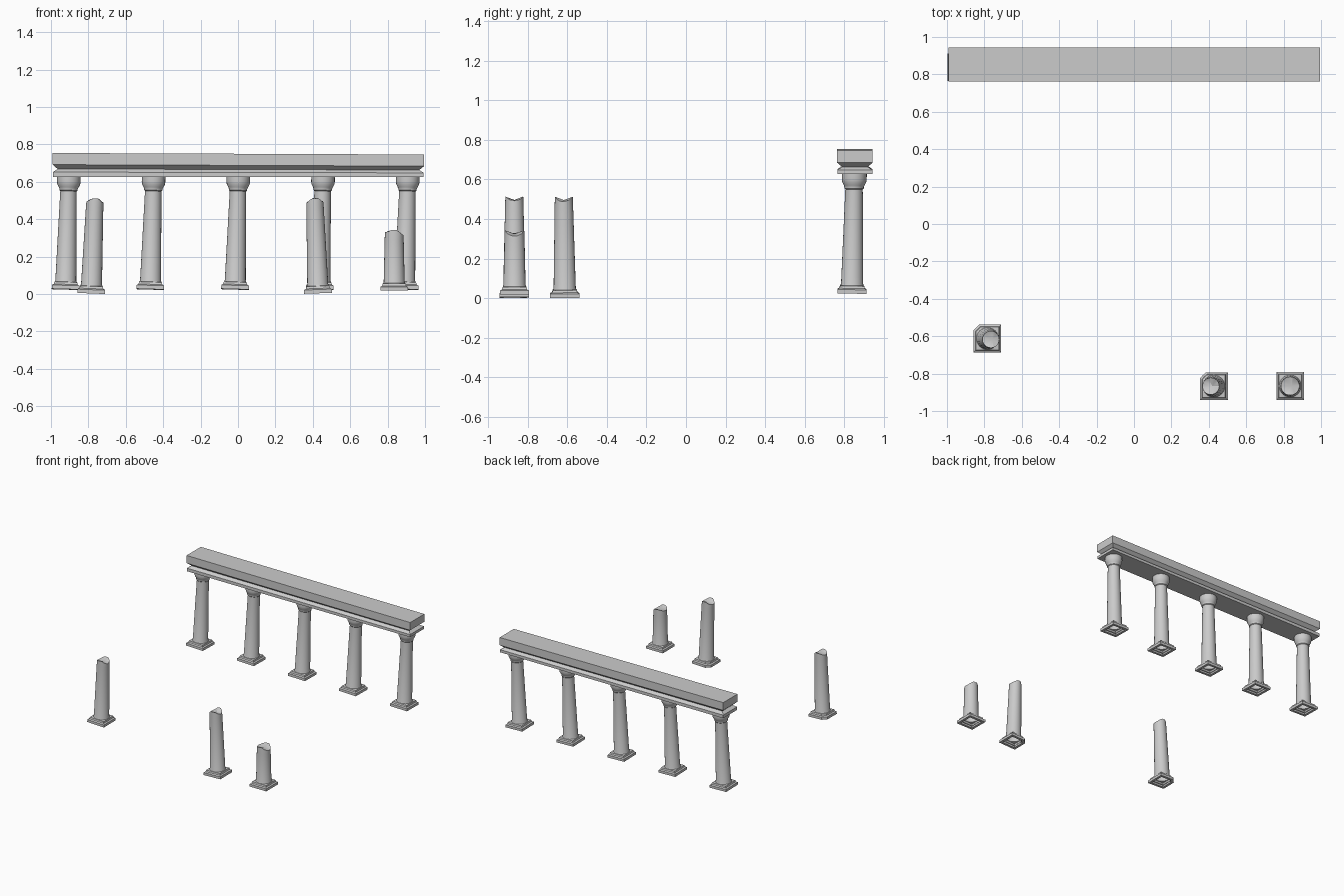
import bpy, bmesh, math, random
from mathutils import Euler

random.seed(4)
SIDES = 24

cube = bpy.data.objects.get("Cube")
if cube:
    bpy.data.objects.remove(cube, do_unlink=True)

stone = bpy.data.materials.new("pale grey stone")
stone.use_nodes = True
grey = (0.6, 0.6, 0.6, 1)
stone.diffuse_color = grey
stone.node_tree.nodes["Principled BSDF"].inputs["Base Color"].default_value = grey


def ring(radius, z, square=False, chip=False):
    """Round or square outline, optionally with its back left corner knocked off."""
    points = []
    for i in range(SIDES):
        a = math.tau * i / SIDES
        c, s = math.cos(a), math.sin(a)
        r = radius / max(abs(c), abs(s)) if square else radius
        if square and chip:
            toward = (s - c) / math.sqrt(2)
            if toward > 0:
                r = min(r, radius * 1.13 / toward)
        points.append((r * c, r * s, z))
    return points


def loft(name, rings, top_centre=None, close_bottom=False, location=(0, 0, 0), tilt=(0, 0)):
    """Skin a stack of outlines and close the top with a face or a fan."""
    bm = bmesh.new()
    loops = [[bm.verts.new(p) for p in r] for r in rings]
    n = len(loops[0])
    for low, high in zip(loops, loops[1:]):
        for i in range(n):
            j = (i + 1) % n
            bm.faces.new((low[i], low[j], high[j], high[i]))
    if top_centre:
        middle = bm.verts.new(top_centre)
        for i in range(n):
            bm.faces.new((loops[-1][i], loops[-1][(i + 1) % n], middle))
    else:
        bm.faces.new(loops[-1])
    if close_bottom:
        bm.faces.new(list(reversed(loops[0])))
    mesh = bpy.data.meshes.new(name)
    bm.to_mesh(mesh)
    bm.free()
    mesh.materials.append(stone)
    obj = bpy.data.objects.new(name, mesh)
    bpy.context.collection.objects.link(obj)
    obj.location = location
    obj.rotation_euler = Euler((tilt[0], tilt[1], 0))
    bpy.ops.object.select_all(action="DESELECT")
    obj.select_set(True)
    bpy.context.view_layer.objects.active = obj
    bpy.ops.object.shade_smooth_by_angle(angle=math.radians(30))
    return obj


def base_rings(chip=False):
    """Hollow square plinth with a sloped shoulder and a round foot moulding."""
    plinth = [(0.05, 0.012), (0.055, 0), (0.074, 0), (0.074, 0.02), (0.064, 0.026), (0.061, 0.038)]
    rings = [ring(r, z, True, chip) for r, z in plinth]
    return rings + [ring(r, z) for r, z in [(0.059, 0.04), (0.056, 0.048)]]


def shaft_radius(z):
    return 0.056 - 0.023 * (z - 0.048)


# Standing columns with round capitals
capital = [(0.044, 0.525), (0.049, 0.53), (0.049, 0.538), (0.053, 0.546),
           (0.061, 0.562), (0.063, 0.575), (0.063, 0.605)]
for i in range(5):
    loft(f"standing_column_{i + 1}", base_rings() + [ring(r, z) for r, z in capital],
         location=(-0.922 + 0.453 * i, 0.838, 0.025), tilt=(-0.02, 0.03))


# Broken columns with a jagged, hollowed top
def broken_column(name, location, height, tilt, chip, notch_left, notch_right):
    rim = []
    for x, y, z in ring(shaft_radius(height), height):
        c = x / math.hypot(x, y)
        depth = (notch_left if c > 0 else notch_right) * max(0, abs(c) - 0.35) / 0.65
        rim.append((x, y, z - depth - random.uniform(0, 0.004)))
    below = height - 0.05
    loft(name, base_rings(chip) + [ring(shaft_radius(below), below), rim],
         top_centre=(0.008, 0, height - 0.018), location=location, tilt=tilt)


broken_column("broken_column_right", (-0.785, -0.612, 0.004), 0.51, (0.01, 0.04), True, 0.022, 0.02)
broken_column("broken_column_centre", (0.428, -0.867, 0.004), 0.51, (0, -0.035), True, 0.02, 0.022)
broken_column("broken_column_left", (0.835, -0.866, 0.018), 0.325, (0, 0), False, 0.028, 0.012)


# Entablature: thin slab, waisted moulding and heavy top block
def rectangle(inset, z, slope):
    x, y = 0.993 - inset, 0.09 - inset
    return [(u * x, v * y, z - slope * u) for u, v in [(-1, -1), (1, -1), (1, 1), (-1, 1)]]


profile = [(0.002, 0.627, 0), (0.002, 0.65, 0.002), (0.026, 0.666, 0.003),
           (0, 0.688, 0.004), (0, 0.75, 0.004)]
loft("entablature", [rectangle(*p) for p in profile], close_bottom=True, location=(0.002, 0.853, 0))
